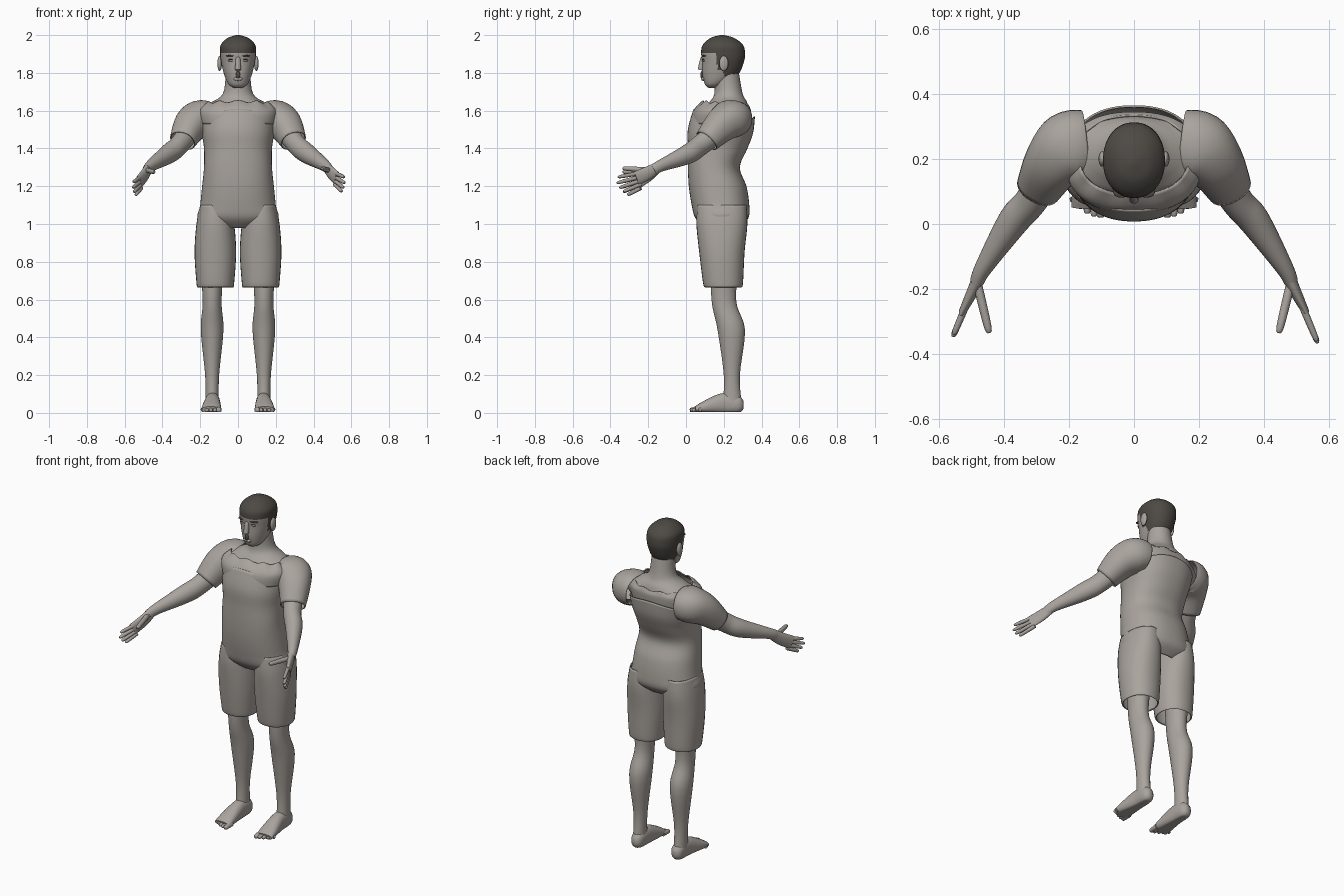
import bpy, bmesh, math
from mathutils import Vector

cube = bpy.data.objects.get("Cube")
if cube:
    bpy.data.objects.remove(cube)


def material(name, colour):
    mat = bpy.data.materials.new(name)
    mat.use_nodes = True
    mat.diffuse_color = (*colour, 1)
    shader = mat.node_tree.nodes["Principled BSDF"]
    shader.inputs["Base Color"].default_value = (*colour, 1)
    return mat


SKIN = material("warm grey", (.4, .37, .34))
HAIR = material("dark brown hair", (.075, .068, .058))


def finish(name, bm, materials):
    """Turn a bmesh into a smooth-shaded object."""
    bmesh.ops.recalc_face_normals(bm, faces=bm.faces)
    mesh = bpy.data.meshes.new(name)
    bm.to_mesh(mesh)
    bm.free()
    for mat in materials:
        mesh.materials.append(mat)
    ob = bpy.data.objects.new(name, mesh)
    bpy.context.collection.objects.link(ob)
    bpy.ops.object.select_all(action="DESELECT")
    ob.select_set(True)
    bpy.context.view_layer.objects.active = ob
    bpy.ops.object.shade_smooth_by_angle(angle=math.radians(50))


def spline(rows, steps):
    """Pass a smooth curve through rows of numbers."""
    result, last = [], len(rows) - 1
    for i in range(last):
        near = [rows[max(0, min(last, i + k))] for k in (-1, 0, 1, 2)]
        for step in range(steps):
            t = step / steps
            result.append([q + t / 2 * (r - p + t * (2 * p - 5 * q + 4 * r - s + t * (3 * (q - r) + s - p)))
                           for p, q, r, s in zip(*near)])
    return result + [rows[-1]]


def rounded(value, radius, power):
    return math.copysign(abs(value) ** (2 / power), value) * radius


def loft(name, rows, level=False, open_ends=False, power=2, segments=32, steps=5,
         warp=None, dark=None, mat=SKIN):
    """Skin rings along rows of (x, y, z, half width, half depth)."""
    bm = bmesh.new()
    path = spline(rows, steps)
    rings = []
    for i, (x, y, z, width, depth) in enumerate(path):
        side, up = Vector((1, 0, 0)), Vector((0, 1, 0))
        if not level:
            before, after = path[max(i - 1, 0)], path[min(i + 1, len(path) - 1)]
            along = (Vector(after[:3]) - Vector(before[:3])).normalized()
            side = along.cross(Vector((0, 0, 1))).normalized()
            up = side.cross(along)
        ring = []
        for k in range(segments):
            angle = math.tau * k / segments
            point = Vector((x, y, z))
            point += side * rounded(math.cos(angle), width, power)
            point += up * rounded(math.sin(angle), depth, power)
            if warp:
                warp(point, angle)
            ring.append(bm.verts.new(point))
        rings.append(ring)
    for low, high in zip(rings, rings[1:]):
        for k in range(segments):
            bm.faces.new((low[k - 1], low[k], high[k], high[k - 1]))
    if not open_ends:
        bm.faces.new(rings[0])
        bm.faces.new(rings[-1])
    if dark:
        for face in bm.faces:
            face.material_index = int(dark(face.calc_center_median()))
    finish(name, bm, [mat, HAIR] if dark else [mat])
    if open_ends:
        cloth = bpy.context.object.modifiers.new("cloth thickness", "SOLIDIFY")
        cloth.thickness, cloth.offset = .006, -1


def ball(name, centre, size, mat=SKIN):
    bm = bmesh.new()
    bmesh.ops.create_uvsphere(bm, u_segments=24, v_segments=16, radius=1)
    bmesh.ops.scale(bm, vec=size, verts=bm.verts)
    bmesh.ops.translate(bm, vec=centre, verts=bm.verts)
    finish(name, bm, [mat])


def digit(name, start, end, radius, **options):
    """Straight tapered rod with a rounded tip."""
    rows = []
    for t, taper in ((0, 1), (.5, .95), (.9, .8), (1, .4)):
        rows.append((*Vector(start).lerp(Vector(end), t), radius * taper, radius * taper))
    loft(name, rows, segments=12, steps=3, **options)


def upright(rows, x=0):
    """Rows of (height, front, back, half width) become level rings."""
    return [(x, (front + back) / 2, z, width, (back - front) / 2) for z, front, back, width in rows]


# Shirt body with an arched neckline, running into the seat of the shorts
def neckline(point, angle):
    near_top = max(0, (point.z - 1.4) * 5)
    point.z -= near_top * (1.3 * point.x ** 2 + .12 * (point.y - .04))


loft("shirt_body", upright([
    (.98, .1, .28, .12), (1.03, .05, .33, .21), (1.1, .03, .335, .2), (1.2, .015, .32, .19),
    (1.3, .01, .285, .18), (1.4, .01, .325, .18), (1.5, .01, .355, .19), (1.61, .04, .365, .2)]),
    level=True, open_ends=True, power=2.3, segments=64, warp=neckline)


# Upper yoke with a ragged rim
def ragged(point, angle):
    near_top = max(0, (point.z - 1.6) * 20)
    point.z += near_top * (.006 * math.sin(11 * angle) - .1 * (point.y - .09))


loft("shirt_yoke", upright([(1.53, .03, .34, .2), (1.6, .04, .345, .21), (1.65, .09, .335, .17)]),
     level=True, open_ends=True, power=2.3, segments=64, warp=ragged)

# Neck flaring into the shoulders
loft("neck_and_shoulders", upright([
    (1.5, .1, .3, .2), (1.59, .09, .33, .25), (1.64, .12, .325, .15),
    (1.69, .15, .3, .08), (1.8, .15, .28, .065)]), level=True)


# Head, with the hair picked out by height and depth
def is_hair(point):
    crown = point.z > 1.905
    nape = point.z > 1.78 and point.y > .2
    sideburn = point.z > 1.82 and point.y > .165
    return crown or nape or sideburn


loft("head", upright([
    (1.72, .12, .15, .02), (1.74, .1, .2, .05), (1.79, .087, .275, .073), (1.86, .085, .307, .09),
    (1.91, .08, .312, .095), (1.95, .09, .3, .09), (1.985, .13, .255, .055), (2, .18, .2, .01)]),
    level=True, power=2.15, segments=64, steps=8, dark=is_hair)

# Nose, moustache and mouth
digit("nose", (0, .077, 1.815), (0, .09, 1.885), .015)
ball("moustache", (0, .084, 1.79), (.012, .008, .02), HAIR)
ball("mouth", (0, .09, 1.768), (.024, .01, .01))


# Flat sole for the feet
def sole(point, angle):
    point.z = max(point.z, .004)


for tag, sign in (("left", 1), ("right", -1)):
    def place(x, y, z):
        return sign * x, y, z

    def limb(part, rows, **options):
        loft(f"{tag}_{part}", [(*place(*row[:3]), *row[3:]) for row in rows], **options)

    # Eye, brow and ear
    ball(f"{tag}_eye", place(.036, .095, 1.865), (.016, .007, .006))
    ball(f"{tag}_lash", place(.036, .093, 1.871), (.017, .007, .002), HAIR)
    ball(f"{tag}_eyebrow", place(.038, .097, 1.89), (.026, .016, .004), HAIR)
    ball(f"{tag}_ear", place(.097, .2, 1.85), (.012, .024, .04))

    # Shorts leg, open at the hem
    limb("shorts_leg", upright([
        (1.1, .06, .32, .08), (1, .055, .325, .1), (.85, .07, .31, .11),
        (.69, .09, .302, .1), (.665, .1, .295, .095)], x=.12), level=True, open_ends=True, power=2.2)

    # Bare leg with knee, calf and ankle
    limb("leg", upright([
        (.85, .13, .29, .07), (.6, .135, .265, .05), (.44, .167, .312, .06),
        (.2, .2, .285, .037), (.05, .195, .295, .035)], x=.137), level=True)

    # Foot and toes
    limb("foot", [(.135, .305, .045, .015, .02), (.135, .28, .045, .035, .045),
                  (.135, .2, .05, .04, .055), (.14, .1, .03, .05, .033), (.142, .05, .018, .05, .016)],
         warp=sole, power=2.3)
    for i in range(5):
        x = .102 + .021 * i
        digit(f"{tag}_toe_{i + 1}", place(x, .08, .018), place(x, .02 + .003 * i * i, .014),
              .012 if i else .016, warp=sole)

    # Sleeve, open at the shoulder and cuff
    limb("sleeve", [(.15, .245, 1.555, .105, .09), (.2, .235, 1.555, .11, .1),
                    (.25, .185, 1.52, .09, .09), (.293, .11, 1.44, .07, .066)],
         open_ends=True, power=2.2)

    # Arm from shoulder to wrist, then palm
    limb("arm", [(.23, .22, 1.53, .06, .06), (.31, .08, 1.42, .05, .055), (.37, .01, 1.37, .048, .052),
                 (.46, -.13, 1.31, .028, .032), (.482, -.175, 1.285, .022, .03)])
    droop = 0 if sign > 0 else .02
    limb("palm", [(.475, -.16, 1.293, .02, .03), (.495, -.205, 1.268 - droop / 2, .018, .036),
                  (.525, -.265, 1.24 - droop, .012, .038)])

    # Fingers fan downwards, the thumb points forward
    for i, length in enumerate((.12, .126, .112, .09)):
        knuckle = Vector((.512, -.24, 1.27 - droop - .02 * i))
        reach = Vector((.42, -1, -.18 - .08 * i - 5 * droop)) * (length - droop)
        digit(f"{tag}_finger_{i + 1}", place(*knuckle), place(*(knuckle + reach)), .011)
    digit(f"{tag}_thumb", place(.48, -.19, 1.285), place(.445, -.335, 1.295 - droop), .014)
